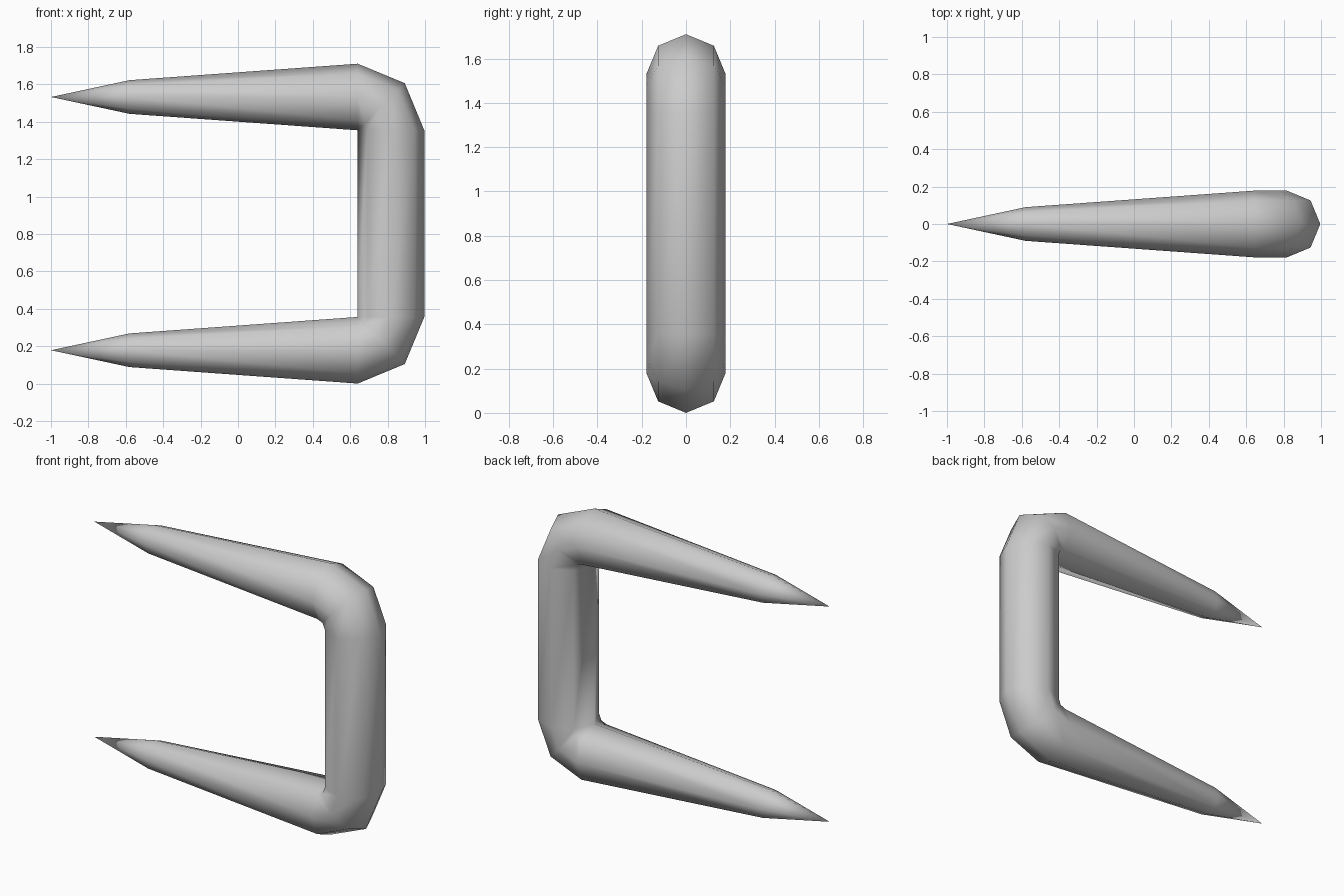
import bpy, bmesh, math
from mathutils import Vector

cube = bpy.data.objects.get("Cube")
if cube:
    bpy.data.objects.remove(cube, do_unlink=True)

SIDES = 8
R = 0.178          # full radius of the bar
MID = 0.855        # half of the total height
INNER_X = 0.64     # inner corner that the bend turns around
INNER_Z = 2 * R

steel = bpy.data.materials.new("grey_steel")
steel.use_nodes = True
color = (0.6, 0.6, 0.6, 1)
steel.diffuse_color = color
steel.node_tree.nodes["Principled BSDF"].inputs["Base Color"].default_value = color


def half_path():
    """Centre, radius and outward direction of each ring, tip to bend."""
    down = Vector((0, 0, -1))
    rings = [(Vector((-0.58, 0, R)), 0.09, down)]
    pivot = Vector((INNER_X, 0, INNER_Z))
    for angle in (0, 45, 90):
        a = math.radians(angle)
        out = Vector((math.sin(a), 0, -math.cos(a)))
        rings.append((pivot + out * R, R, out))
    return rings


def flip(v):
    return Vector((v.x, v.y, 2 * MID - v.z))


# Lower prong and bend, then the same reflected for the upper one
lower = half_path()
upper = [(flip(c), r, Vector((o.x, 0, -o.z))) for c, r, o in reversed(lower)]

bm = bmesh.new()
rings = []
for centre, radius, out in lower + upper:
    ring = []
    for i in range(SIDES):
        a = math.tau * i / SIDES
        offset = out * math.cos(a) + Vector((0, 1, 0)) * math.sin(a)
        ring.append(bm.verts.new(centre + offset * radius))
    rings.append(ring)

# Bar walls
for a, b in zip(rings, rings[1:]):
    for i in range(SIDES):
        j = (i + 1) % SIDES
        bm.faces.new((a[i], a[j], b[j], b[i]))

# Pointed tips
tip = Vector((-1, 0, R))
for ring, point in ((rings[0], tip), (rings[-1], flip(tip))):
    apex = bm.verts.new(point)
    for i in range(SIDES):
        bm.faces.new((ring[i], ring[(i + 1) % SIDES], apex))

# Close the inside of each bend to one point
bmesh.ops.remove_doubles(bm, verts=bm.verts, dist=0.0005)
bmesh.ops.recalc_face_normals(bm, faces=bm.faces)
for f in bm.faces:
    f.smooth = True

mesh = bpy.data.meshes.new("staple")
bm.to_mesh(mesh)
bm.free()
mesh.materials.append(steel)
staple = bpy.data.objects.new("staple", mesh)
bpy.context.collection.objects.link(staple)
